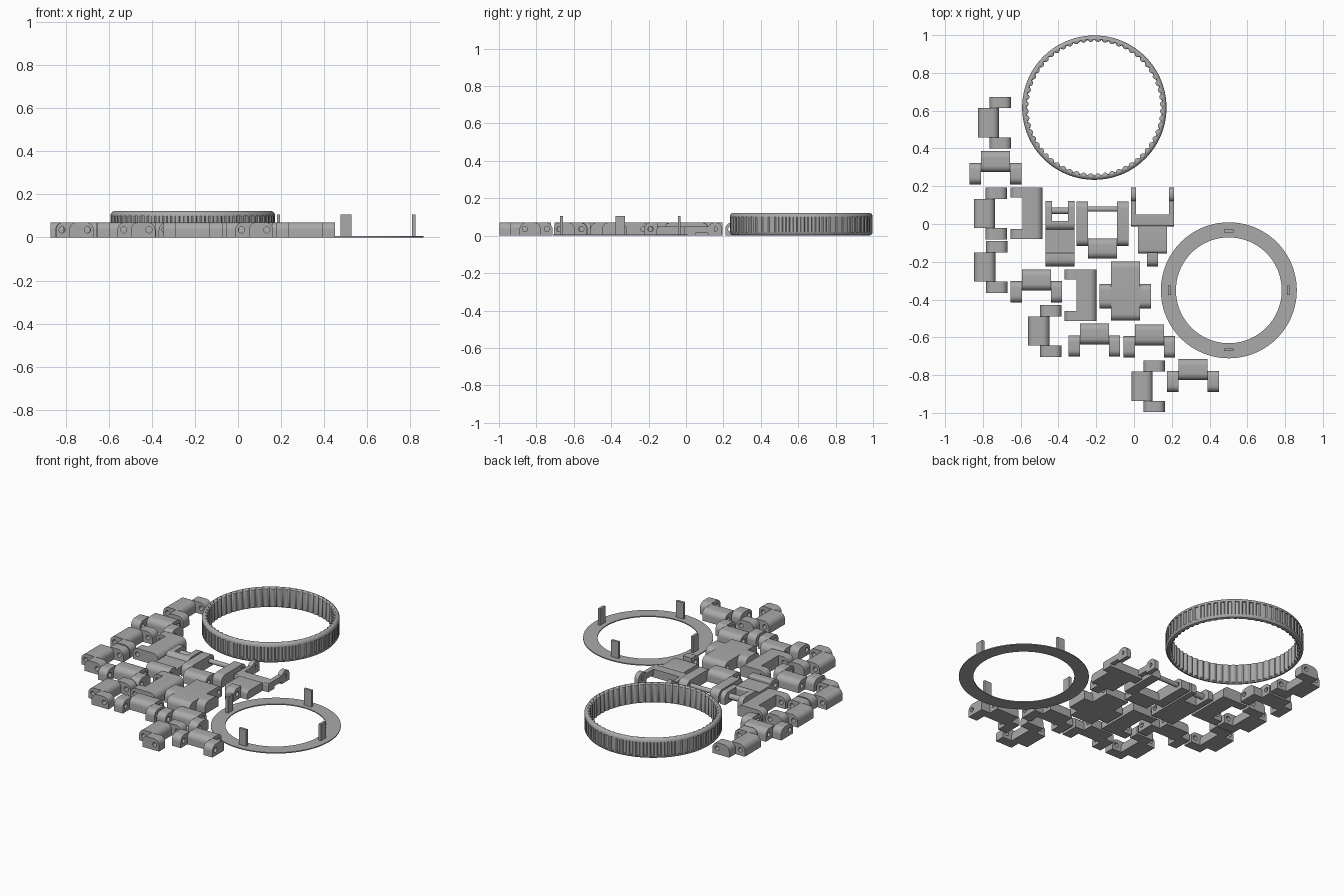
import bpy, math
from mathutils import Matrix, Vector

if "Cube" in bpy.data.objects:
    bpy.data.objects.remove(bpy.data.objects["Cube"])

grey = bpy.data.materials.new("plain_grey")
grey.use_nodes = True
grey.diffuse_color = (0.4, 0.4, 0.4, 1)
grey.node_tree.nodes["Principled BSDF"].inputs["Base Color"].default_value = (0.4, 0.4, 0.4, 1)

H = 0.07          # link height
HALF = 0.077      # half width of a knuckle
WIDE = 0.137      # half width of a whole link
HOLE = 0.014      # pin hole radius


def finish(name, mesh):
    ob = bpy.data.objects.new(name, mesh)
    bpy.context.collection.objects.link(ob)
    mesh.materials.clear()
    mesh.materials.append(grey)
    bpy.ops.object.select_all(action='DESELECT')
    ob.select_set(True)
    bpy.context.view_layer.objects.active = ob
    bpy.ops.object.shade_smooth_by_angle(angle=math.radians(35))
    return ob


def arc(cx, cy, r, start, end, n=8):
    return [(cx + r * math.cos(start + (end - start) * i / n),
             cy + r * math.sin(start + (end - start) * i / n)) for i in range(n + 1)]


def extrude(name, loops, half, matrix):
    """Fill 2D loops (later loops are holes), thicken both ways and place."""
    cu = bpy.data.curves.new(name, 'CURVE')
    cu.dimensions, cu.fill_mode, cu.extrude = '2D', 'BOTH', half
    for pts in loops:
        sp = cu.splines.new('POLY')
        sp.points.add(len(pts) - 1)
        for p, (x, y) in zip(sp.points, pts):
            p.co = (x, y, 0, 1)
        sp.use_cyclic_u = True
    tmp = bpy.data.objects.new(name, cu)
    bpy.context.collection.objects.link(tmp)
    bpy.context.view_layer.update()
    mesh = bpy.data.meshes.new_from_object(tmp.evaluated_get(bpy.context.evaluated_depsgraph_get()))
    bpy.data.objects.remove(tmp)
    mesh.transform(matrix)
    return finish(name, mesh)


def frame(x, y, direction):
    """Local axes: u along direction, v up, w sideways."""
    u = Vector((*direction, 0))
    v = Vector((0, 0, 1))
    m = Matrix((u, v, u.cross(v))).transposed().to_4x4()
    return Matrix.Translation((x, y, 0)) @ m


def block(name, m, u0, u1, w0, w1, r0=0.035, r1=0.035, z0=0, z1=H, hole=None):
    """Flat-bottomed bar whose top edges are rounded by r0 and r1."""
    pts = [(u0, z0), (u1, z0)]
    pts += arc(u1 - r1, z1 - r1, r1, 0, math.pi / 2) if r1 else [(u1, z1)]
    pts += arc(u0 + r0, z1 - r0, r0, math.pi / 2, math.pi) if r0 else [(u0, z1)]
    loops = [pts]
    if hole is not None:
        loops.append(arc(hole, H / 2, HOLE, 0, math.tau, 16)[:-1])
    return extrude(name, loops, (w1 - w0) / 2, m @ Matrix.Translation((0, 0, (w0 + w1) / 2)))


def pair(name, m, u0, u1, w0, w1, **kw):
    block(name + "_a", m, u0, u1, w0, w1, **kw)
    block(name + "_b", m, u0, u1, -w1, -w0, **kw)


def rod(name, m, u, z, r, half):
    extrude(name, [arc(u, z, r, 0, math.tau, 20)[:-1]], half, m)


DOWN, RIGHT, LEFT = (0, -1), (1, 0), (-1, 0)

# Strap links: a knuckle with two fork legs
links = [(-0.733, 0.386, DOWN), (-0.517, -0.24, DOWN), (-0.21, -0.526, DOWN),
         (0.081, -0.531, DOWN), (0.313, -0.714, DOWN),
         (-0.827, 0.536, RIGHT), (-0.848, 0.055, RIGHT), (-0.846, -0.227, RIGHT),
         (-0.56, -0.567, RIGHT), (-0.013, -0.859, RIGHT)]
for x, y, d in links:
    m = frame(x, y, d)
    block("link_knuckle", m, 0, 0.112, -HALF, HALF, hole=0.029)
    pair("link_leg", m, 0.063, 0.176, HALF, WIDE, hole=0.147)

# Wide end links: full-width bar with two legs
for x, y in [(-0.484, 0.057), (-0.198, -0.377)]:
    m = frame(x, y, LEFT)
    block("end_link_bar", m, 0, 0.106, -WIDE, WIDE, r1=0)
    pair("end_link_leg", m, 0.106, 0.17, 0.083, WIDE, r0=0, hole=0.141)

# Cross-shaped centre link
m = frame(-0.046, -0.198, DOWN)
block("cross_link_body", m, 0, 0.314, -HALF, HALF, hole=0.029)
pair("cross_link_arm", m, 0.12, 0.25, HALF, WIDE)

# Clasp lever: thin fork arms, plate, body and latch tab
m = frame(0.098, 0.193, DOWN)
pair("lever_arm", m, 0.04, 0.2, 0.087, 0.115, r0=0, r1=0, z0=0.015, z1=0.05)
pair("lever_eye", m, 0, 0.075, 0.087, 0.115, r0=0.034, r1=0.034, hole=0.04)
block("lever_plate", m, 0.143, 0.205, -0.115, 0.115, r0=0, r1=0.01, z1=0.05)
block("lever_body", m, 0.2, 0.35, -HALF, HALF, r0=0.01, r1=0.02, z1=0.05)
block("lever_tab", m, 0.345, 0.418, -0.03, 0.03, r0=0, hole=0.383)

# Clasp frame
m = frame(-0.167, 0.119, DOWN)
pair("frame_side", m, 0, 0.235, HALF, WIDE, hole=0.035)
rod("frame_pin", m, 0.04, 0.035, 0.014, HALF)
block("frame_body", m, 0.195, 0.302, -HALF, HALF, hole=0.273)

# Clasp catch
m = frame(-0.392, 0.122, DOWN)
pair("catch_tab", m, 0, 0.12, 0.043, HALF, r1=0)
rod("catch_pin", m, 0.052, 0.035, 0.018, 0.043)
block("catch_plate", m, 0.105, 0.28, -HALF, HALF, r0=0, r1=0, z1=0.05)
block("catch_lip", m, 0.105, 0.155, -HALF, HALF, r0=0.01)
block("catch_knuckle", m, 0.275, 0.346, -HALF, HALF, r0=0.01, hole=0.317)

# Flat back ring with four upright tabs
CX, CY = 0.502, -0.351
extrude("back_ring", [arc(0, 0, 0.36, 0, math.tau, 96)[:-1], arc(0, 0, 0.28, 0, math.tau, 96)[:-1]],
        0.003, Matrix.Translation((CX, CY, 0.003)))
for d in [(1, 0), (0, 1), (-1, 0), (0, -1)]:
    block("ring_tab", frame(CX, CY, d), 0.307, 0.322, -0.025, 0.025, r0=0, r1=0, z1=0.106)

# Bezel: grooved outside, scalloped inside
TEETH, STEP = 60, 8
rows = [(0.362, 0, 0), (0.374, 0.004, 0), (0.381, 0.014, 0), (0.382, 0.02, 0),
        (0.382, 0.021, 1), (0.382, 0.099, 1),
        (0.382, 0.1, 0), (0.381, 0.108, 0), (0.376, 0.117, 0), (0.368, 0.122, 0),
        (0.362, 0.122, 0), (0.361, 0.116, 2), (0.361, 0.006, 2)]


def bezel_radius(r, kind, j):
    phase = (j % STEP) / STEP
    if kind == 1 and phase >= 0.5:
        return r - 0.006
    if kind == 2:
        return r - 0.013 * math.sin(math.pi * phase)
    return r


n = TEETH * STEP
verts = []
for r, z, kind in rows:
    for j in range(n):
        a, q = math.tau * j / n, bezel_radius(r, kind, j)
        verts.append((-0.21 + q * math.cos(a), 0.616 + q * math.sin(a), z))
faces = []
for i in range(len(rows)):
    k = (i + 1) % len(rows)
    for j in range(n):
        b = (j + 1) % n
        faces.append((i * n + j, i * n + b, k * n + b, k * n + j))
mesh = bpy.data.meshes.new("bezel")
mesh.from_pydata(verts, [], faces)
finish("bezel", mesh)
